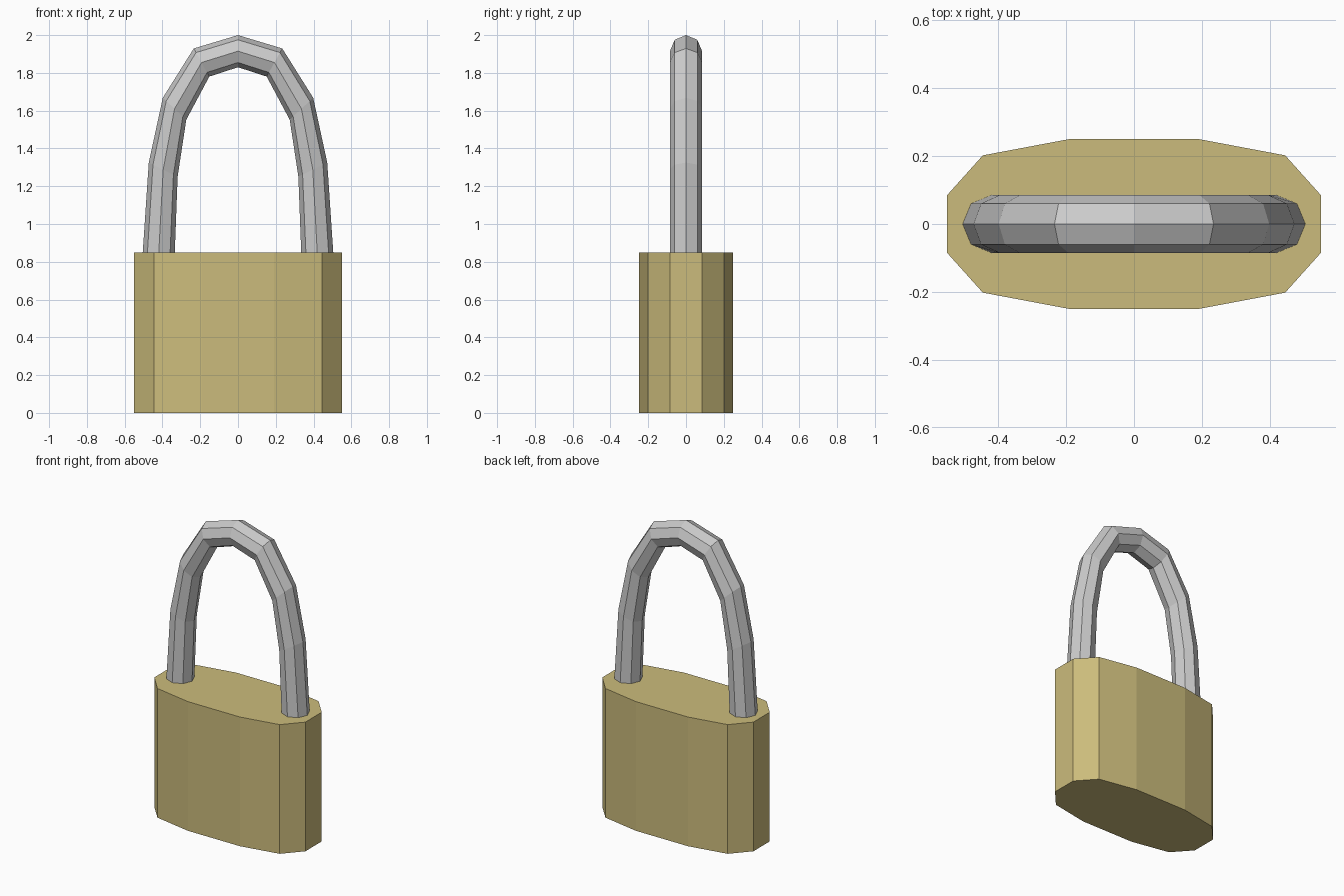
import bpy, bmesh
from math import sin, cos, pi, radians

if "Cube" in bpy.data.objects:
    bpy.data.objects.remove(bpy.data.objects["Cube"])


def make_object(name, bm):
    bmesh.ops.recalc_face_normals(bm, faces=bm.faces)
    mesh = bpy.data.meshes.new(name)
    bm.to_mesh(mesh)
    bm.free()
    obj = bpy.data.objects.new(name, mesh)
    bpy.context.collection.objects.link(obj)
    return obj


# Lock body: twelve-sided rounded outline, mirrored from one quarter and extruded up
quarter = [(0.55, 0.085), (0.445, 0.202), (0.19, 0.25)]
half = quarter + [(-x, y) for x, y in reversed(quarter)]
outline = half + [(-x, -y) for x, y in half]
bm = bmesh.new()
base = bm.faces.new([bm.verts.new((x, y, 0)) for x, y in outline])
top = bmesh.ops.extrude_face_region(bm, geom=[base], use_keep_orig=True)["geom"]
bmesh.ops.translate(bm, vec=(0, 0, 0.85),
                    verts=[v for v in top if isinstance(v, bmesh.types.BMVert)])
body = make_object("lock_body", bm)
brass = bpy.data.materials.new("brass")
brass.diffuse_color = (0.6, 0.5, 0.2, 1)
brass.use_nodes = True
brass.node_tree.nodes["Principled BSDF"].inputs["Base Color"].default_value = brass.diffuse_color
body.data.materials.append(brass)

# Shackle: octagonal rings along an arch; each stop is x, z and outward angle
RADIUS, SIDES = 0.085, 8
right_leg = [(0.42, 0.84, 0), (0.396, 1.288, 26), (0.336, 1.61, 43), (0.193, 1.855, 61)]
path = right_leg + [(0, 1.915, 90)] + [(-x, z, 180 - a) for x, z, a in reversed(right_leg)]
bm = bmesh.new()
rings = []
for x, z, angle in path:
    a = radians(angle)
    ring = []
    for i in range(SIDES):
        t = 2 * pi * i / SIDES
        r = RADIUS * cos(t)
        ring.append(bm.verts.new((x + r * cos(a), RADIUS * sin(t), z + r * sin(a))))
    rings.append(ring)
for lower, upper in zip(rings, rings[1:]):
    for i in range(SIDES):
        j = (i + 1) % SIDES
        bm.faces.new((lower[i], lower[j], upper[j], upper[i]))
bm.faces.new(rings[0])
bm.faces.new(rings[-1])
make_object("shackle", bm)
